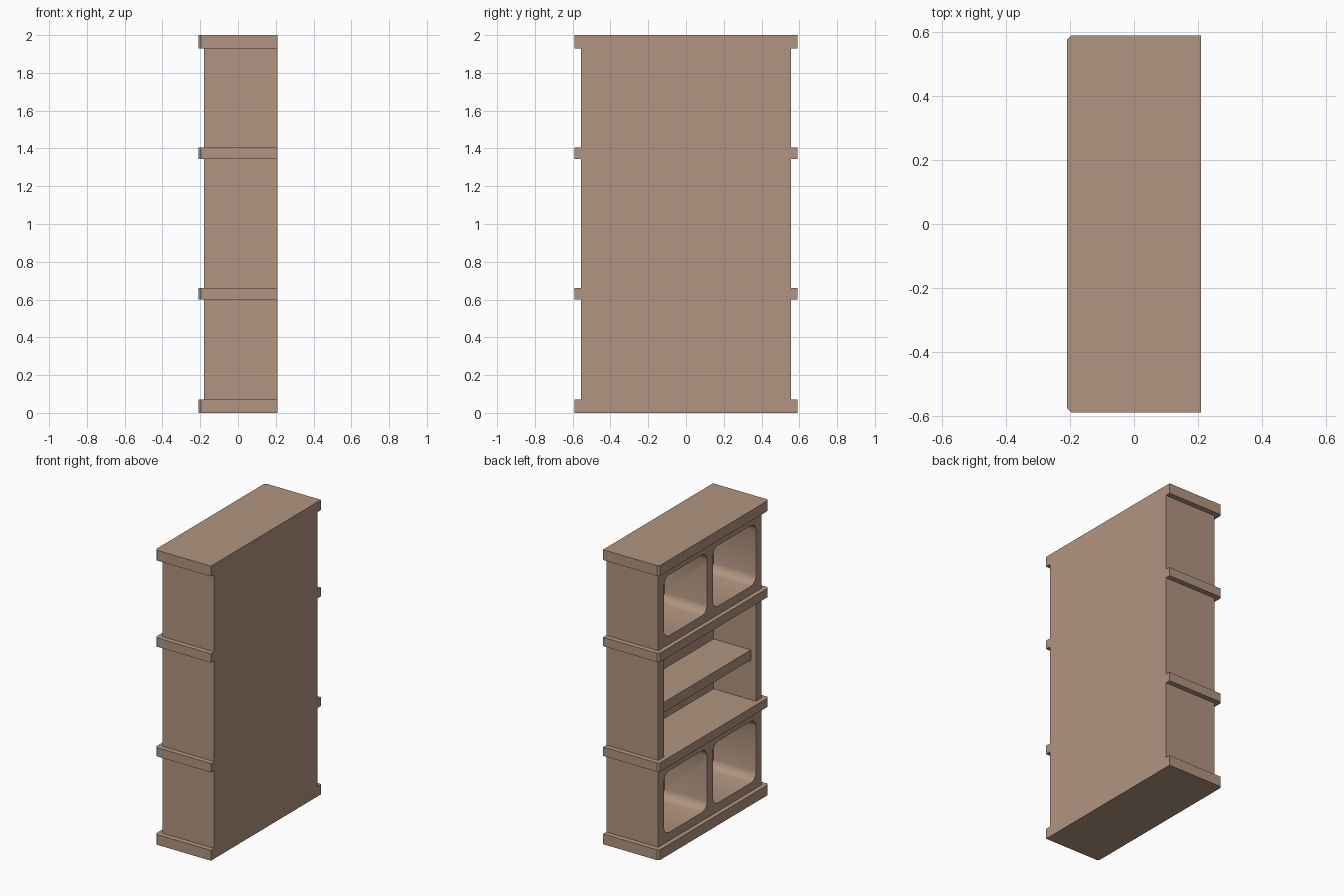
import bpy
import bmesh

if "Cube" in bpy.data.objects:
    bpy.data.objects.remove(bpy.data.objects["Cube"], do_unlink=True)

wood = bpy.data.materials.new("light_brown_wood")
wood.use_nodes = True
wood.diffuse_color = (0.44, 0.30, 0.215, 1)
wood.node_tree.nodes["Principled BSDF"].inputs["Base Color"].default_value = wood.diffuse_color

BACK = 0.21        # flush rear plane
FACE = -0.18       # front of the carcass
INNER_BACK = 0.14  # inside of the rear panel
SIDE = 0.555       # outside of the side walls
INNER = 0.495      # inside of the side walls


def prism(name, outline, z0, z1):
    """Extrude a plan outline from z0 to z1."""
    bm = bmesh.new()
    face = bm.faces.new([bm.verts.new((x, y, z0)) for x, y in outline])
    top = bmesh.ops.extrude_face_region(bm, geom=[face])["geom"]
    verts = [v for v in top if isinstance(v, bmesh.types.BMVert)]
    bmesh.ops.translate(bm, verts=verts, vec=(0, 0, z1 - z0))
    bmesh.ops.recalc_face_normals(bm, faces=bm.faces)
    mesh = bpy.data.meshes.new(name)
    bm.to_mesh(mesh)
    bm.free()
    mesh.materials.append(wood)
    obj = bpy.data.objects.new(name, mesh)
    bpy.context.collection.objects.link(obj)
    return obj


def rect(x0, x1, y0, y1):
    return [(x0, y0), (x1, y0), (x1, y1), (x0, y1)]


def round_depth_edges(obj, radius):
    """Round the edges that run along x."""
    bm = bmesh.new()
    bm.from_mesh(obj.data)
    edges = [e for e in bm.edges
             if abs(e.verts[0].co.x - e.verts[1].co.x) > 0.1]
    bmesh.ops.bevel(bm, geom=edges, offset=radius, segments=3,
                    profile=0.5, affect='EDGES')
    bm.to_mesh(obj.data)
    bm.free()


def cubby_block(name, z0, z1):
    """Solid block with two rounded cubby holes."""
    block = prism(name, rect(FACE, BACK, -SIDE, SIDE), z0, z1)
    for side in (-1, 1):
        y0, y1 = sorted((side * 0.03, side * INNER))
        cutter = prism("cubby_cutter", rect(FACE - 0.1, INNER_BACK, y0, y1),
                       z0 + 0.057, z1 - 0.055)
        cutter.hide_render = True
        round_depth_edges(cutter, 0.055)
        cut = block.modifiers.new("cubby", 'BOOLEAN')
        cut.operation = 'DIFFERENCE'
        cut.solver = 'EXACT'
        cut.object = cutter
        bpy.ops.object.select_all(action='DESELECT')
        block.select_set(True)
        bpy.context.view_layer.objects.active = block
        bpy.ops.object.modifier_apply(modifier=cut.name)
        bpy.data.objects.remove(cutter, do_unlink=True)
    bpy.ops.object.shade_smooth_by_angle(angle=0.7)


# Four overhanging slabs with clipped front corners
c = 0.013
slab = [(BACK, -0.59), (BACK, 0.59), (-0.21 + c, 0.59), (-0.21, 0.59 - c),
        (-0.21, c - 0.59), (-0.21 + c, -0.59)]
levels = {"bottom_slab": (0, 0.07), "lower_slab": (0.6, 0.66),
          "upper_slab": (1.345, 1.405), "top_slab": (1.93, 2)}
for name, (z0, z1) in levels.items():
    prism(name, slab, z0, z1)

# Cubby tiers below and above
cubby_block("lower_cubbies", 0.07, 0.6)
cubby_block("upper_cubbies", 1.405, 1.93)

# Open middle tier: two sides and rear panel in one U-shaped plan
prism("middle_walls",
      [(FACE, -SIDE), (BACK, -SIDE), (BACK, SIDE), (FACE, SIDE),
       (FACE, INNER), (INNER_BACK, INNER), (INNER_BACK, -INNER), (FACE, -INNER)],
      0.66, 1.345)
prism("middle_shelf", rect(-0.14, INNER_BACK, -INNER, INNER), 0.93, 0.998)
